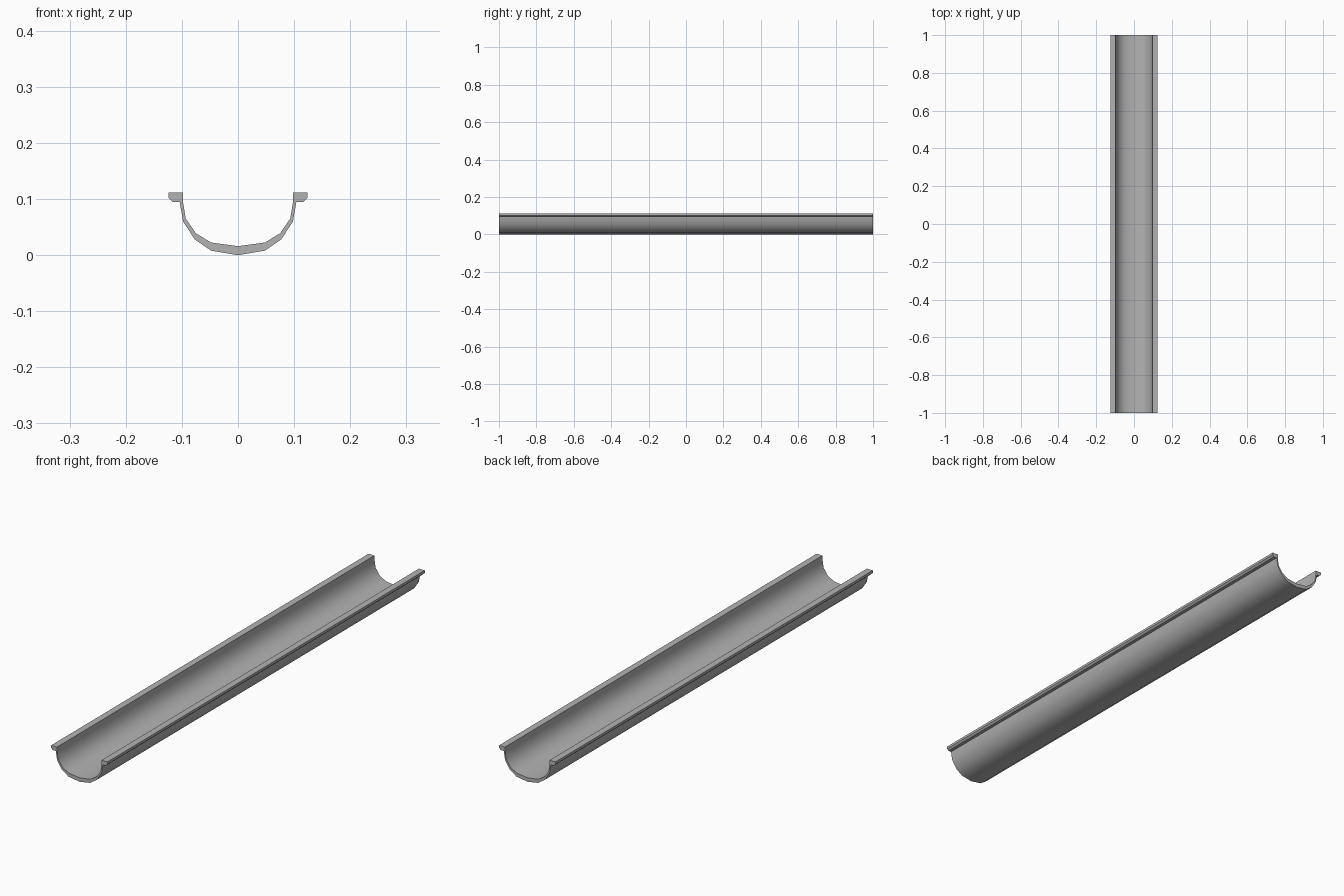
import bpy
import bmesh
import math

cube = bpy.data.objects.get("Cube")
if cube:
    bpy.data.objects.remove(cube, do_unlink=True)

# Plain grey material
grey = bpy.data.materials.new("grey")
grey.use_nodes = True
colour = (0.45, 0.45, 0.45, 1)
grey.diffuse_color = colour
grey.node_tree.nodes["Principled BSDF"].inputs["Base Color"].default_value = colour

# Half cross-section of the channel (x, z): bowl inside, rim lip, bowl outside
inner = [(0, 0.016), (0.048, 0.0225), (0.075, 0.039), (0.093, 0.065), (0.098, 0.095)]
lip = [(0.098, 0.112), (0.124, 0.112), (0.124, 0.102), (0.117, 0.095), (0.104, 0.095)]
outer = [(0.098, 0.06), (0.077, 0.028), (0.048, 0.008), (0, 0)]
half = inner + lip + outer
profile = half + [(-x, z) for x, z in reversed(half[1:-1])]

# Sweep the section along the length
bm = bmesh.new()
front = bm.faces.new([bm.verts.new((x, -1, z)) for x, z in profile])
result = bmesh.ops.extrude_face_region(bm, geom=[front], use_keep_orig=True)
back = [v for v in result["geom"] if isinstance(v, bmesh.types.BMVert)]
bmesh.ops.translate(bm, verts=back, vec=(0, 2, 0))
bmesh.ops.recalc_face_normals(bm, faces=bm.faces)

mesh = bpy.data.meshes.new("gutter_channel")
bm.to_mesh(mesh)
bm.free()
mesh.materials.append(grey)
gutter = bpy.data.objects.new("gutter_channel", mesh)
bpy.context.collection.objects.link(gutter)

# Smooth bowl, crisp rim and ends
bpy.ops.object.select_all(action="DESELECT")
gutter.select_set(True)
bpy.context.view_layer.objects.active = gutter
bpy.ops.object.shade_smooth_by_angle(angle=math.radians(32))
